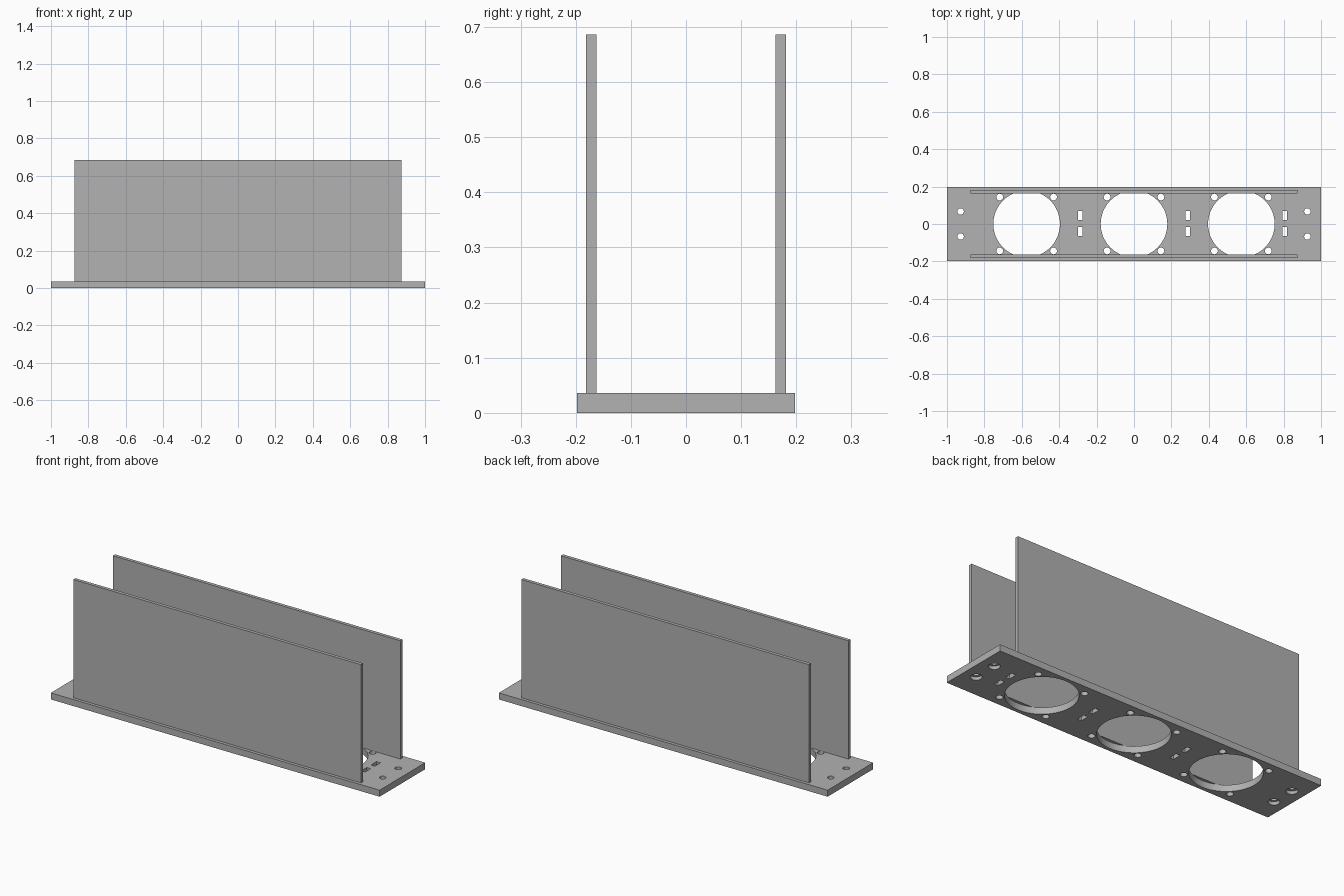
import bpy, bmesh
from mathutils import Matrix

if "Cube" in bpy.data.objects:
    bpy.data.objects.remove(bpy.data.objects["Cube"])

T = 0.036          # base plate thickness
grey = bpy.data.materials.new("mid_grey")
grey.diffuse_color = (0.445, 0.445, 0.445, 1)
grey.use_nodes = True
grey.node_tree.nodes["Principled BSDF"].inputs["Base Color"].default_value = grey.diffuse_color


def add_box(bm, centre, size):
    m = Matrix.Translation(centre) @ Matrix.Diagonal((*size, 1))
    bmesh.ops.create_cube(bm, size=1, matrix=m)


def add_cylinder(bm, x, y, z0, z1, radius, sides):
    bmesh.ops.create_cone(bm, cap_ends=True, segments=sides, radius1=radius, radius2=radius,
                          depth=z1 - z0, matrix=Matrix.Translation((x, y, (z0 + z1) / 2)))


def make_object(name, bm):
    mesh = bpy.data.meshes.new(name)
    bm.to_mesh(mesh)
    bm.free()
    mesh.materials.append(grey)
    ob = bpy.data.objects.new(name, mesh)
    bpy.context.collection.objects.link(ob)
    return ob


# Base plate
bm = bmesh.new()
add_box(bm, (0, 0, T / 2), (2, 0.396, T))
plate = make_object("base_plate", bm)

# Through holes: three large openings with corner screw holes, slots, end holes
bm = bmesh.new()
for cx in (-0.574, 0, 0.574):
    add_cylinder(bm, cx, 0, -0.05, 0.1, 0.178, 64)
    for sx in (-1, 1):
        for sy in (-1, 1):
            add_cylinder(bm, cx + sx * 0.144, sy * 0.144, -0.05, 0.1, 0.018, 24)
for x in (-0.287, 0.287, 0.806):
    for sy in (-1, 1):
        add_box(bm, (x, sy * 0.042 + 0.003, 0.025), (0.024, 0.048, 0.15))
ends = [(sx * 0.927, sy * 0.067) for sx in (-1, 1) for sy in (-1, 1)]
for x, y in ends:
    add_cylinder(bm, x, y, -0.05, 0.1, 0.017, 24)
holes = make_object("hole_cutter", bm)

# Wider recesses under the end holes
bm = bmesh.new()
for x, y in ends:
    add_cylinder(bm, x, y, -0.05, T / 2, 0.029, 32)
recesses = make_object("recess_cutter", bm)

# Cut the plate and drop the cutters
for cutter in (holes, recesses):
    cutter.hide_render = True
    mod = plate.modifiers.new("cut", 'BOOLEAN')
    mod.operation = 'DIFFERENCE'
    mod.solver = 'EXACT'
    mod.object = cutter
bpy.context.view_layer.update()
cut = bpy.data.meshes.new_from_object(plate.evaluated_get(bpy.context.evaluated_depsgraph_get()))
plate.modifiers.clear()
plate.data = cut
for cutter in (holes, recesses):
    bpy.data.objects.remove(cutter)

# Upright side walls
for name, sy in (("front_wall", -1), ("back_wall", 1)):
    bm = bmesh.new()
    add_box(bm, (0, sy * 0.1715, (T + 0.686) / 2), (1.75, 0.019, 0.686 - T))
    make_object(name, bm)

# Smooth hole walls, sharp edges
for ob in bpy.context.collection.objects:
    ob.select_set(ob is plate)
bpy.context.view_layer.objects.active = plate
bpy.ops.object.shade_smooth_by_angle()
